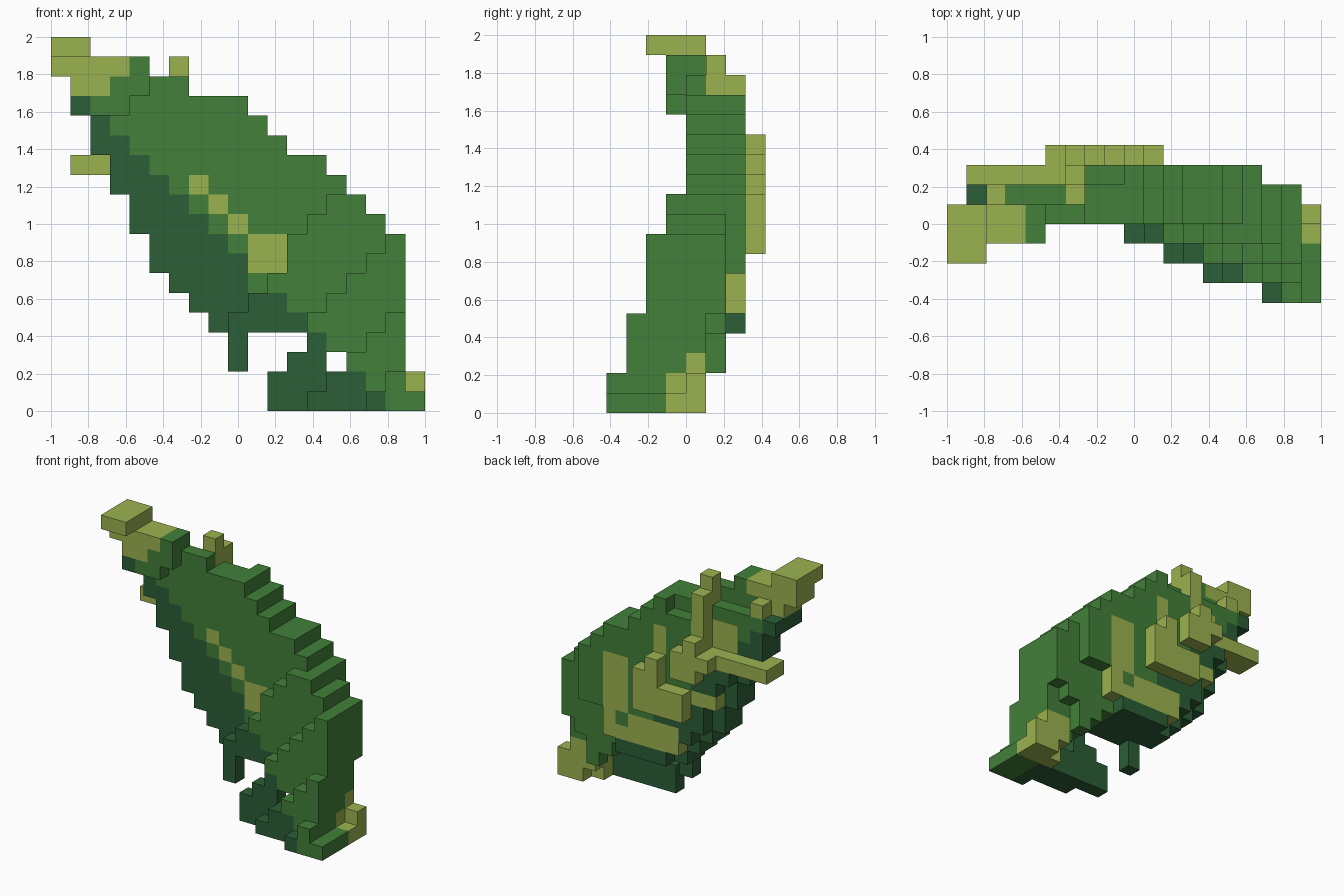
import bpy
import bmesh
from mathutils import Vector

old = bpy.data.objects.get("Cube")
if old:
    bpy.data.objects.remove(old, do_unlink=True)

UNIT = 2 / 19
GREEN, DARK, OLIVE = range(3)


def material(name, colour):
    mat = bpy.data.materials.new(name)
    mat.use_nodes = True
    mat.diffuse_color = (*colour, 1)
    mat.node_tree.nodes["Principled BSDF"].inputs["Base Color"].default_value = (*colour, 1)
    return mat


MATERIALS = [
    material("leaf_green", (0.055, 0.216, 0.041)),
    material("dark_green", (0.024, 0.112, 0.037)),
    material("olive", (0.33, 0.45, 0.08)),
]

# Last dark column of each level, counted from the ground up
DARK_END = [16, 15, 13, 13, 12, 11, 9, 9, 8, 7, 6, 5, 4, 3, 2, 1]

cells = {}  # (column, depth, level) -> (part, colour)


def box(part, cols, depths, levels, colour=None):
    """Fill an inclusive block; without a colour it follows the diagonal shading."""
    for i in range(cols[0], cols[1] + 1):
        for j in range(depths[0], depths[1] + 1):
            for k in range(levels[0], levels[1] + 1):
                c = colour
                if c is None:
                    c = DARK if k < len(DARK_END) and i <= DARK_END[k] else GREEN
                cells[i, j, k] = (part, c)


def paint(cols, depth, levels, colour=OLIVE):
    """Recolour cells that already exist."""
    for i in range(cols[0], cols[1] + 1):
        for k in range(levels[0], levels[1] + 1):
            if (i, depth, k) in cells:
                cells[i, depth, k] = (cells[i, depth, k][0], colour)


# Main leaning body: left and right limits per level
LEFT = [8, 7, 6, 5, 5, 4, 4, 3, 3, 2, 2, 1, 1]
RIGHT = [17, 17, 17, 17, 17, 16, 15, 14, 13, 11, 10, 9, 6]
right_at = {}
for k, (a, b) in enumerate(zip(LEFT, RIGHT), start=4):
    right_at[k] = b
    box("body", (a, b), (4, 4), (k, k))
    if k < 16:
        box("body", (a, min(b, 16) if k == 4 else b), (5, 5), (k, k))
        # thick rear shell
        first = a + 1 if k < 12 else (9 if k == 15 else 7)
        last = 12 if k == 4 else 13 if k < 7 else min(b, 15)
        box("body", (first, last), (6, 6), (k, k))

# Stepped front layers: depth -> first level and first column of each level
LAYERS = {
    3: (3, [14, 9, 10, 11, 12, 12, 13, 14]),
    2: (0, [11, 11, 15, 13, 13, 14, 15, 16, 17]),
    1: (0, [13, 14, 15, 16, 17]),
    0: (0, [16, 17]),
}
for depth, (base, firsts) in LAYERS.items():
    for k, first in enumerate(firsts, start=base):
        last = 18 if k == 0 else right_at.get(k, 17)
        box("front_layers", (first, last), (depth, depth), (k, k))
box("front_layers", (12, 13), (2, 2), (2, 2))
box("body", (14, 17), (4, 4), (3, 3))
box("body", (14, 15), (5, 5), (3, 3))
box("body", (15, 15), (5, 5), (2, 2))
box("front_layers", (15, 17), (3, 3), (2, 2))

# Small hanging peg
box("peg", (9, 9), (3, 3), (2, 3))

# Heel at the foot
box("heel", (16, 18), (3, 3), (0, 0), OLIVE)
box("heel", (16, 17), (3, 3), (1, 1), OLIVE)
box("heel", (17, 18), (4, 4), (0, 1), OLIVE)
box("heel", (16, 17), (4, 4), (1, 2), OLIVE)

# Tip at the top
box("tip", (0, 1), (2, 4), (18, 18), OLIVE)
box("tip", (0, 3), (3, 4), (17, 17), OLIVE)
box("tip", (4, 4), (3, 4), (17, 17))
box("tip", (1, 4), (3, 3), (16, 16))
box("tip", (1, 3), (3, 3), (15, 15))
for depth in (3, 4):
    paint((1, 2), depth, (16, 16))
box("tip", (2, 2), (5, 5), (16, 16), OLIVE)

# Rear post, cross arm and raised brackets
box("rear_post", (6, 6), (5, 5), (16, 17), OLIVE)
box("rear_post", (6, 6), (6, 6), (12, 16), OLIVE)
box("rear_arm", (1, 6), (6, 6), (12, 12), OLIVE)
box("rear_arm", (1, 2), (5, 5), (12, 12), OLIVE)
box("rear_cross", (6, 6), (7, 7), (11, 13), OLIVE)
box("rear_cross", (7, 7), (7, 7), (11, 12), OLIVE)
box("rear_cross", (5, 5), (7, 7), (12, 12), OLIVE)
box("rear_bracket", (7, 10), (7, 7), (8, 9), OLIVE)
box("rear_bracket", (9, 10), (7, 7), (10, 10), OLIVE)
box("rear_bracket", (9, 9), (7, 7), (11, 11), OLIVE)

# Olive markings on the front
for step in range(3):
    paint((7 + step, 7 + step), 4, (11 - step, 11 - step))
paint((10, 11), 4, (7, 8))

# Olive markings on the rear
paint((12, 13), 6, (5, 10))
paint((8, 13), 6, (5, 6))
paint((12, 12), 6, (6, 6), GREEN)
paint((9, 9), 6, (10, 13))
paint((5, 6), 6, (9, 9))
paint((4, 5), 5, (13, 14))

# Outward directions with the two edge axes of each face
SIDES = []
for axis in range(3):
    for sign in (1, -1):
        n, u, v = Vector(), Vector(), Vector()
        n[axis] = sign
        u[(axis + 1) % 3] = 1
        v[(axis + 2) % 3] = 1
        SIDES.append((n, u, v) if sign > 0 else (n, v, u))

ORIGIN = Vector((-9.5, -4, 0))


def build(part):
    """Skin the exposed cell sides of one part."""
    bm = bmesh.new()
    corners = {}

    def vert(p):
        key = tuple(round(c * 2) for c in p)
        if key not in corners:
            corners[key] = bm.verts.new((p + ORIGIN) * UNIT)
        return corners[key]

    for cell, (name, colour) in cells.items():
        if name != part:
            continue
        centre = Vector(cell) + Vector((0.5, 0.5, 0.5))
        for n, u, v in SIDES:
            if tuple(int(a + b) for a, b in zip(cell, n)) in cells:
                continue
            mid = centre + n / 2
            ring = [mid + (u * a + v * b) / 2 for a, b in ((-1, -1), (1, -1), (1, 1), (-1, 1))]
            face = bm.faces.new([vert(p) for p in ring])
            face.material_index = colour
    bmesh.ops.dissolve_limit(bm, angle_limit=0.01, verts=bm.verts, edges=bm.edges,
                             delimit={"MATERIAL"})
    mesh = bpy.data.meshes.new(part)
    bm.to_mesh(mesh)
    bm.free()
    for mat in MATERIALS:
        mesh.materials.append(mat)
    bpy.context.scene.collection.objects.link(bpy.data.objects.new(part, mesh))


for part in sorted({name for name, _ in cells.values()}):
    build(part)
